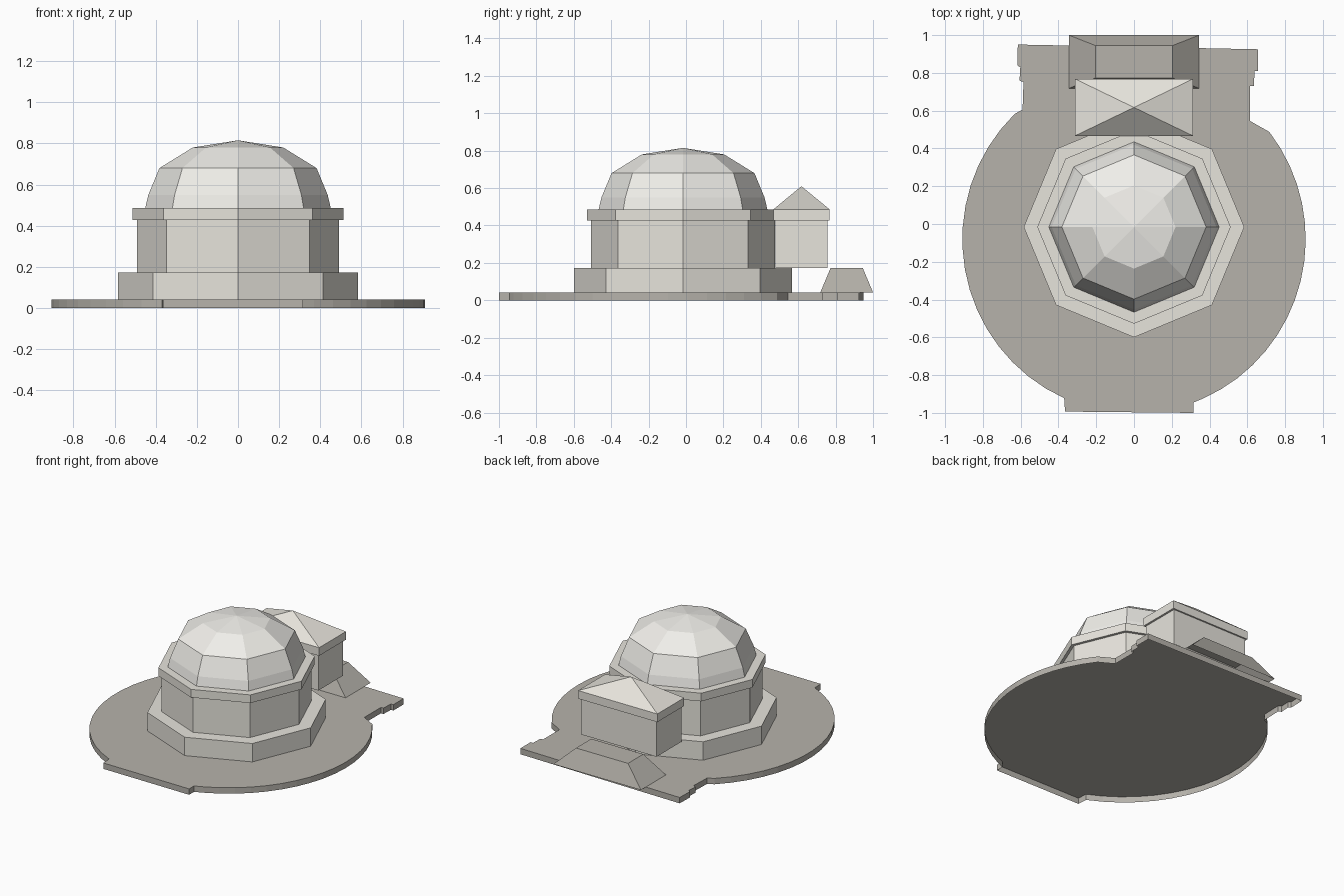
import bpy, bmesh, math

if "Cube" in bpy.data.objects:
    bpy.data.objects.remove(bpy.data.objects["Cube"])

CY = -0.016  # centre line of the octagonal tower


def material(name, rgb):
    m = bpy.data.materials.new(name)
    m.diffuse_color = (*rgb, 1)
    m.use_nodes = True
    m.node_tree.nodes["Principled BSDF"].inputs["Base Color"].default_value = m.diffuse_color
    return m


stone = material("stone", (0.47, 0.45, 0.41))
wall = material("wall", (0.80, 0.78, 0.72))
pale = material("pale", (0.87, 0.86, 0.82))


def loft(name, loops, mat, apex=None):
    """Skin matching loops of points from an open bottom up to a cap or an apex."""
    bm = bmesh.new()
    rings = [[bm.verts.new(p) for p in loop] for loop in loops]
    n = len(rings[0])
    for a, b in zip(rings, rings[1:]):
        for i in range(n):
            j = (i + 1) % n
            bm.faces.new((a[i], a[j], b[j], b[i]))
    if apex:
        tip = bm.verts.new(apex)
        for i in range(n):
            bm.faces.new((rings[-1][i], rings[-1][(i + 1) % n], tip))
    else:
        bm.faces.new(rings[-1])
    me = bpy.data.meshes.new(name)
    bm.to_mesh(me)
    bm.free()
    me.materials.append(mat)
    ob = bpy.data.objects.new(name, me)
    bpy.context.collection.objects.link(ob)
    return ob


def octagon(r, z):
    return [(r * math.cos(k * math.pi / 4), CY + r * math.sin(k * math.pi / 4), z)
            for k in range(8)]


def rect(x, y0, y1, z):
    return [(-x, y0, z), (x, y0, z), (x, y1, z), (-x, y1, z)]


def arc(a0, a1, n=16):
    pts = []
    for i in range(n + 1):
        a = math.radians(a0 + (a1 - a0) * i / n)
        pts.append((0.909 * math.cos(a), -0.08 + 0.922 * math.sin(a)))
    return pts


# Ground slab, open underneath: round plaza with front step and stepped rear terrace
outline = [(-0.365, -0.993), (0.315, -1.0), (0.315, -0.945)]
outline += arc(-66, 38)
outline += [(0.615, 0.545), (0.615, 0.73), (0.635, 0.73), (0.638, 0.81), (0.657, 0.81),
            (0.657, 0.925), (-0.615, 0.95), (-0.618, 0.84), (-0.602, 0.83),
            (-0.606, 0.76), (-0.585, 0.75), (-0.59, 0.605)]
outline += arc(134, 246)
loft("ground_slab", [[(x, y, z) for x, y in outline] for z in (0, 0.042)], stone)

# Octagonal tower and faceted dome as one stepped shell
profile = ((0.584, 0.042), (0.584, 0.173), (0.492, 0.173), (0.492, 0.428),
           (0.512, 0.428), (0.512, 0.486), (0.451, 0.486), (0.436, 0.55),
           (0.382, 0.68), (0.22, 0.78))
tower = loft("domed_tower", [octagon(r, z) for r, z in profile], wall,
             apex=(0, CY, 0.815))
tower.data.materials.append(pale)
for face in tower.data.polygons:
    if min(tower.data.vertices[v].co.z for v in face.vertices) > 0.48 and face.normal.z < 0.99:
        face.material_index = 1

# Rear annex: wall, overhanging eaves and pyramid roof in one shell
loft("annex", [rect(0.298, 0.478, 0.757, 0.173), rect(0.298, 0.478, 0.757, 0.428),
               rect(0.312, 0.467, 0.768, 0.428), rect(0.312, 0.467, 0.768, 0.486)],
     wall, apex=(0, 0.617, 0.61))

# Sloped rear block
loft("rear_ramp", [rect(0.345, 0.718, 1.0, 0.042), rect(0.205, 0.773, 0.945, 0.173)], stone)
